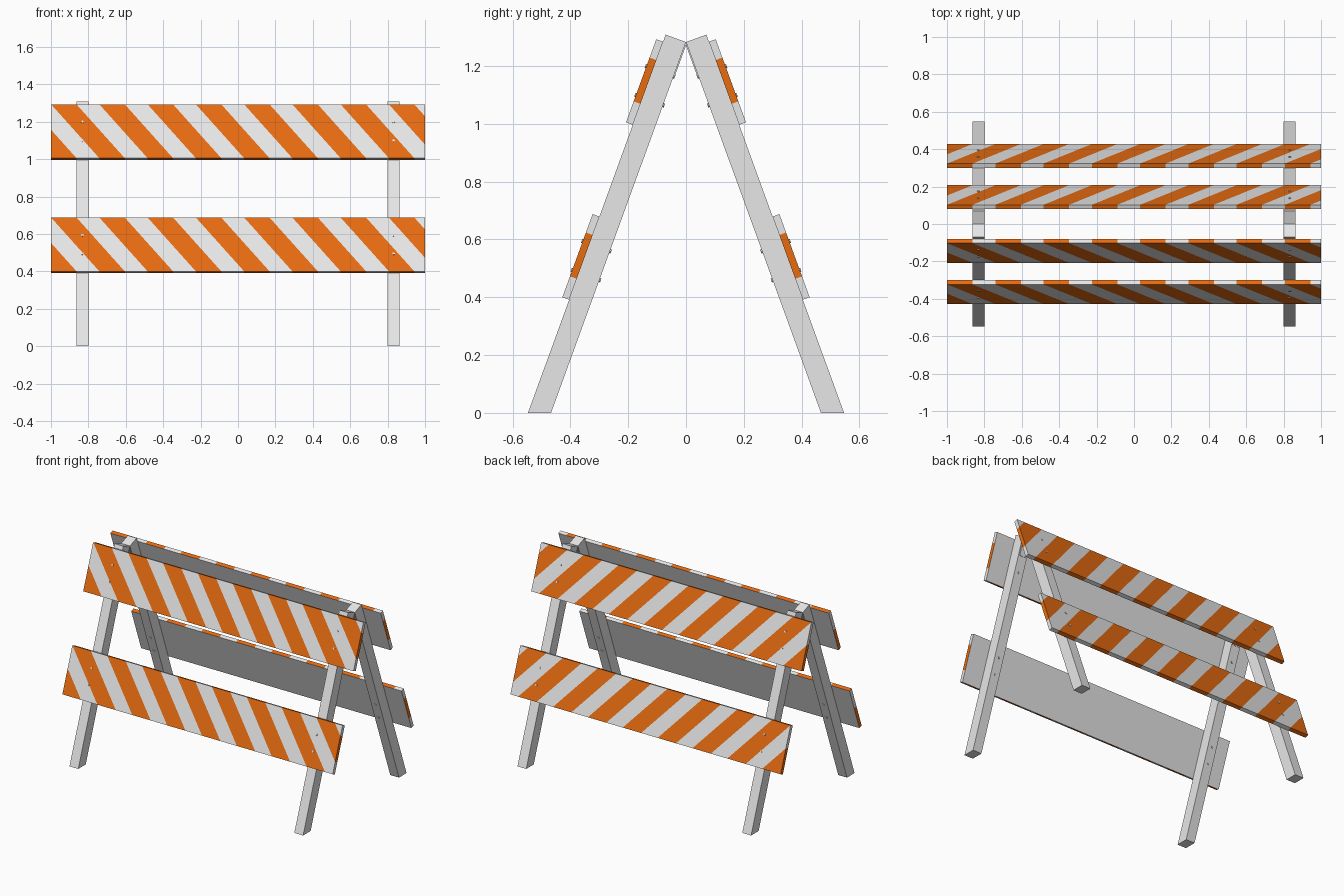
import bpy, bmesh, math
from mathutils import Vector, Matrix

if "Cube" in bpy.data.objects:
    bpy.data.objects.remove(bpy.data.objects["Cube"])

A = math.radians(20)
APEX = Vector((0, 0, 1.283))
UP = Vector((0, math.sin(A), math.cos(A)))       # along the front frame, upward
OUT = Vector((0, -math.cos(A), math.sin(A)))     # away from the front frame
BOARD_TOPS = (-0.026, -0.670)
BOARD_H, LEG_D, BOARD_T = 0.306, 0.075, 0.025
LEG_X = 0.832


def material(name, rgb):
    m = bpy.data.materials.new(name)
    m.diffuse_color = (*rgb, 1)
    m.use_nodes = True
    m.node_tree.nodes["Principled BSDF"].inputs["Base Color"].default_value = m.diffuse_color
    return m


WHITE = material("off_white", (0.8, 0.8, 0.8))
ORANGE = material("safety_orange", (0.86, 0.16, 0.006))


def local_box(x0, x1, n0, n1, s0, s1):
    """Box in frame coordinates: x across, y = inward depth (-n), z = s."""
    bm = bmesh.new()
    bmesh.ops.create_cube(bm, size=1)
    for v in bm.verts:
        v.co = Vector((x0 + (v.co.x + .5) * (x1 - x0),
                       -(n0 + (v.co.y + .5) * (n1 - n0)),
                       s0 + (v.co.z + .5) * (s1 - s0)))
    return bm


def finish(bm, name, back, floor_cut=False):
    """Tilt into the A-frame, mirror for the back half, and make an object."""
    for v in bm.verts:
        c = v.co.copy()
        v.co = APEX + Vector((c.x, 0, 0)) - OUT * c.y + UP * c.z
        if back:
            v.co.y = -v.co.y
    if floor_cut:
        geom = bm.verts[:] + bm.edges[:] + bm.faces[:]
        r = bmesh.ops.bisect_plane(bm, geom=geom, plane_co=(0, 0, 0),
                                   plane_no=(0, 0, -1), clear_outer=True)
        bmesh.ops.contextual_create(
            bm, geom=[e for e in r["geom_cut"] if isinstance(e, bmesh.types.BMEdge)])
    bmesh.ops.recalc_face_normals(bm, faces=bm.faces[:])
    me = bpy.data.meshes.new(name)
    bm.to_mesh(me)
    bm.free()
    me.materials.append(WHITE)
    me.materials.append(ORANGE)
    ob = bpy.data.objects.new(name, me)
    bpy.context.collection.objects.link(ob)


def rod(p0, p1, r, sides=8):
    bm = bmesh.new()
    d = p1 - p0
    m = Matrix.Translation((p0 + p1) / 2) @ d.to_track_quat('Z', 'Y').to_matrix().to_4x4()
    bmesh.ops.create_cone(bm, cap_ends=True, segments=sides, radius1=r, radius2=r,
                          depth=d.length, matrix=m)
    return bm


# Stripe layout: start at board top, spacing, width and slant
START, PERIOD, WIDTH = 0.807 - 0.258 * 9, 0.258, 0.136
SLANT = 0.258 / BOARD_H


def striped_board(name, top, back):
    bm = local_box(-1, 1, LEG_D, LEG_D + BOARD_T, top - BOARD_H, top)
    for k in range(11):
        for w in (0, WIDTH):
            bmesh.ops.bisect_plane(
                bm, geom=bm.verts[:] + bm.edges[:] + bm.faces[:],
                plane_co=(START + k * PERIOD + w, 0, top),
                plane_no=Vector((1, 0, SLANT)).normalized())
    for f in bm.faces:
        c = f.calc_center_median()
        inner = all(abs(v.co.y + LEG_D) < 1e-4 for v in f.verts)
        phase = (c.x - SLANT * (top - c.z) - START) % PERIOD
        f.material_index = int(phase < WIDTH and not inner)
    finish(bm, name, back)


for back, side in ((False, "front"), (True, "back")):
    # Striped boards
    for top, level in zip(BOARD_TOPS, ("upper", "lower")):
        striped_board(f"{side}_{level}_board", top, back)
    for x, hand in ((-LEG_X, "left"), (LEG_X, "right")):
        # Leg with square top and level foot
        finish(local_box(x - .0325, x + .0325, 0, LEG_D, -1.5, 0),
               f"{side}_{hand}_leg", back, True)
        # Hinge leaf on the inner face of the leg
        finish(local_box(x - .025, x + .025, -.004, 0, -.13, -.012),
               f"{side}_{hand}_hinge_leaf", back)
        # Bolts through board and leg
        for top, level in zip(BOARD_TOPS, ("upper", "lower")):
            for i, d in enumerate((0.1, 0.206)):
                finish(rod(Vector((x, .005, top - d)),
                           Vector((x, -LEG_D - BOARD_T - .004, top - d)), .007),
                       f"{side}_{hand}_{level}_bolt_{i + 1}", back)

# Hinge pins where the two halves meet
for x, hand in ((-LEG_X, "left"), (LEG_X, "right")):
    finish(rod(Vector((x - .025, 0, -.006)), Vector((x + .025, 0, -.006)), .006),
           f"{hand}_hinge_pin", False)
